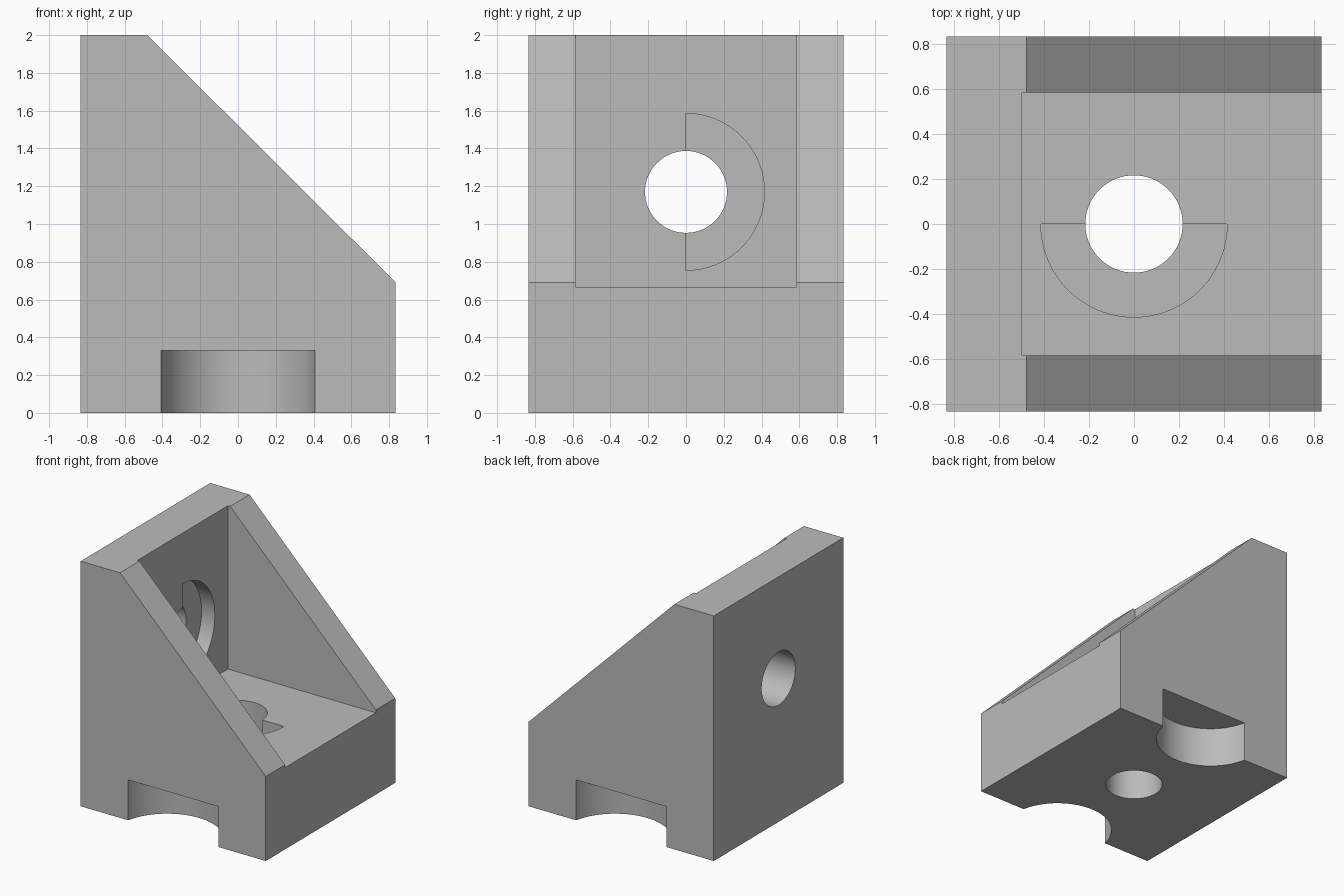
import bpy, bmesh, math
from mathutils import Matrix, Vector

cube = bpy.data.objects.get("Cube")
if cube:
    bpy.data.objects.remove(cube, do_unlink=True)

HALF = 0.835
FLOOR, WALL = 0.667, -0.5
HOLE_R, HEAD_R, HEAD_DEPTH = 0.217, 0.415, 0.12

grey = bpy.data.materials.new("plain grey")
grey.use_nodes = True
colour = (0.5, 0.5, 0.5, 1)
grey.diffuse_color = colour
grey.node_tree.nodes["Principled BSDF"].inputs["Base Color"].default_value = colour


def prism(name, points, direction):
    """Extrude a closed outline along a direction."""
    bm = bmesh.new()
    face = bm.faces.new([bm.verts.new(p) for p in points])
    top = bmesh.ops.extrude_face_region(bm, geom=[face])["geom"]
    moved = [v for v in top if isinstance(v, bmesh.types.BMVert)]
    bmesh.ops.translate(bm, verts=moved, vec=direction)
    bmesh.ops.recalc_face_normals(bm, faces=bm.faces)
    mesh = bpy.data.meshes.new(name)
    bm.to_mesh(mesh)
    bm.free()
    mesh.materials.append(grey)
    obj = bpy.data.objects.new(name, mesh)
    bpy.context.collection.objects.link(obj)
    return obj


def arc(radius, start, end, steps):
    return [Vector((radius * math.cos(start + (end - start) * i / steps),
                    radius * math.sin(start + (end - start) * i / steps), 0))
            for i in range(steps + 1)]


def cut(body, cutter):
    mod = body.modifiers.new("cut", 'BOOLEAN')
    mod.operation = 'DIFFERENCE'
    mod.solver = 'EXACT'
    mod.object = cutter
    cutter.hide_render = True
    bpy.context.view_layer.objects.active = body
    bpy.ops.object.modifier_apply(modifier=mod.name)
    bpy.data.objects.remove(cutter, do_unlink=True)


# Sloped block
outline = [(-HALF, 0), (HALF, 0), (HALF, 0.69), (-0.48, 2), (-HALF, 2)]
bracket = prism("corner_bracket", [(x, -HALF, z) for x, z in outline], (0, 2 * HALF, 0))

# Open pocket between the two side webs
pocket = [(WALL, -0.585, FLOOR), (1, -0.585, FLOOR), (1, 0.585, FLOOR), (WALL, 0.585, FLOOR)]
cut(bracket, prism("pocket_cutter", pocket, (0, 0, 2)))

# Screw hole and half-round head recess, in the floor and in the upright wall
floor_frame = Matrix.Translation((0, 0, FLOOR))
wall_frame = Matrix.Translation((WALL, 0, 1.17)) @ Matrix.Rotation(math.pi / 2, 4, 'Y')
for frame, start in ((floor_frame, math.pi), (wall_frame, 0)):
    axis = frame.to_3x3() @ Vector((0, 0, 1))
    circle = arc(HOLE_R, 0, 2 * math.pi, 64)[:-1]
    cut(bracket, prism("hole_cutter", [frame @ p - axis for p in circle], axis * 1.1))
    half = arc(HEAD_R, start, start + math.pi, 48)
    cut(bracket, prism("recess_cutter", [frame @ p - axis * HEAD_DEPTH for p in half],
                       axis * (HEAD_DEPTH + 0.05)))

# Rounded notches at the foot of both side webs
for side in (-1, 1):
    centre = Vector((0, side * 0.915, -0.1))
    ring = [p + centre for p in arc(HEAD_R, 0, 2 * math.pi, 96)[:-1]]
    cut(bracket, prism("notch_cutter", ring, (0, 0, 0.43)))

# Smooth the round walls and keep the edges crisp
bpy.ops.object.select_all(action='DESELECT')
bracket.select_set(True)
bpy.context.view_layer.objects.active = bracket
bpy.ops.object.shade_smooth_by_angle(angle=math.radians(30))
